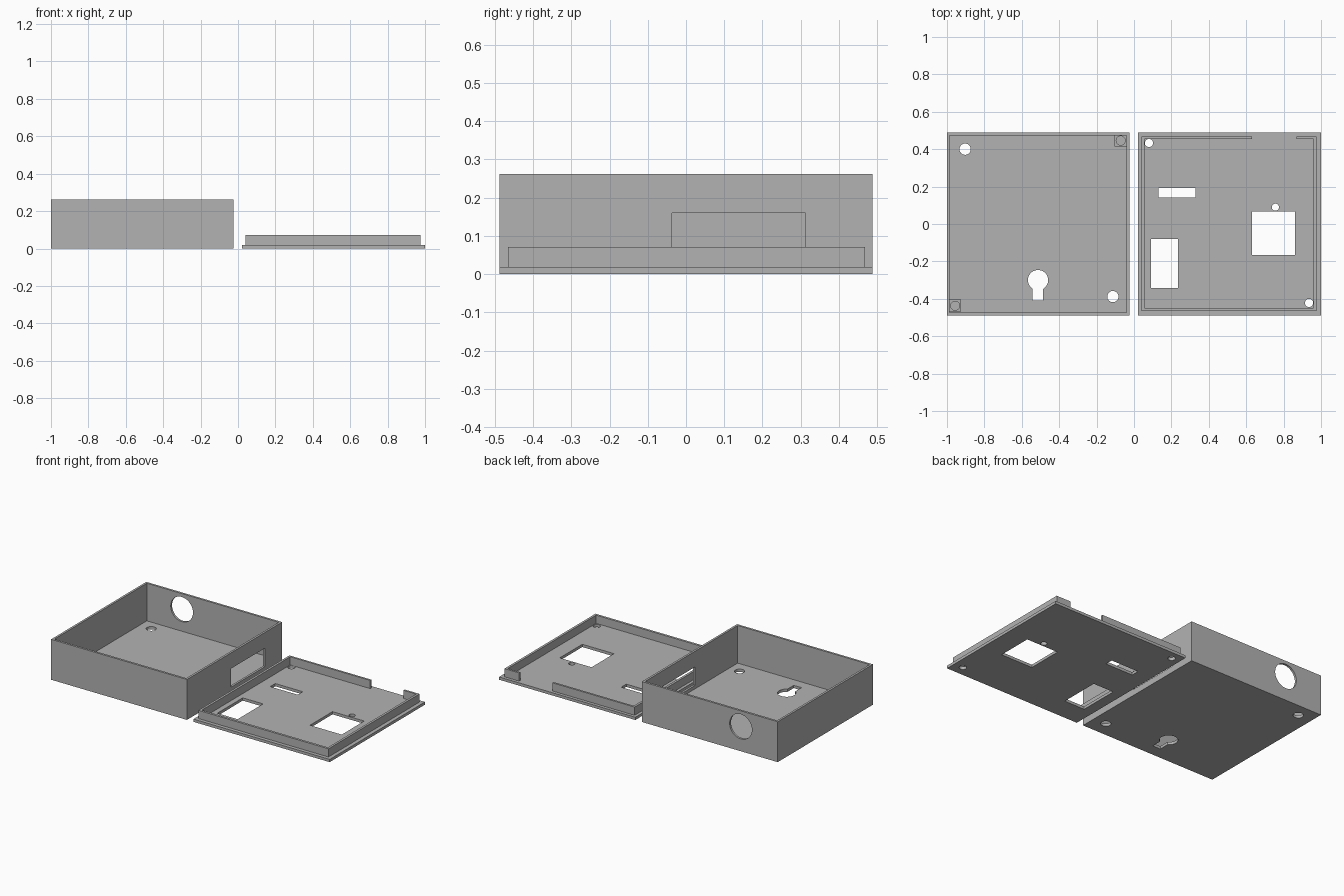
import bpy, bmesh
from mathutils import Matrix, Vector

if "Cube" in bpy.data.objects:
    bpy.data.objects.remove(bpy.data.objects["Cube"])

grey = bpy.data.materials.new("mid_grey_plastic")
grey.diffuse_color = (0.45, 0.45, 0.45, 1)
grey.use_nodes = True
grey.node_tree.nodes["Principled BSDF"].inputs["Base Color"].default_value = grey.diffuse_color


def finish(name, bm):
    me = bpy.data.meshes.new(name)
    bm.to_mesh(me)
    bm.free()
    me.materials.append(grey)
    ob = bpy.data.objects.new(name, me)
    bpy.context.collection.objects.link(ob)
    return ob


def block(name, x, y, z):
    """Box from (min, max) pairs."""
    bm = bmesh.new()
    size = Matrix.Diagonal((x[1] - x[0], y[1] - y[0], z[1] - z[0], 1))
    mid = Vector((sum(x) / 2, sum(y) / 2, sum(z) / 2))
    bmesh.ops.create_cube(bm, size=1, matrix=Matrix.Translation(mid) @ size)
    return finish(name, bm)


def rod(centre, r, length, axis='Z'):
    """Cylinder cutter centred on a point."""
    bm = bmesh.new()
    rot = Matrix.Rotation(1.5707963, 4, 'X') if axis == 'Y' else Matrix()
    bmesh.ops.create_cone(bm, cap_ends=True, segments=48, radius1=r, radius2=r,
                          depth=length, matrix=Matrix.Translation(centre) @ rot)
    return finish("cutter", bm)


def cut(ob, cutters):
    """Subtract each cutter from the part, then remove it."""
    bpy.context.view_layer.objects.active = ob
    for c in cutters:
        c.hide_render = True
        m = ob.modifiers.new("cut", 'BOOLEAN')
        m.operation, m.solver, m.object = 'DIFFERENCE', 'EXACT', c
        bpy.ops.object.modifier_apply(modifier=m.name)
        bpy.data.objects.remove(c)


Y = 0.488      # half depth of both halves
T = 0.018      # floor and lid thickness
W = 0.014      # case wall thickness
H = 0.262      # case height
THRU = (-0.1, 0.04)

# Open case: cavity, mounting holes, keyhole, side port, cable hole
case = block("case", (-1, -0.025), (-Y, Y), (0, H))
cut(case, [
    block("cutter", (-1 + W, -0.025 - W), (-Y + W, Y - W), (T, 0.5)),
    rod((-0.903, 0.4, 0), 0.03, 0.1),
    rod((-0.113, -0.388, 0), 0.03, 0.1),
    rod((-0.513, -0.3, 0), 0.054, 0.1),
    block("cutter", (-0.542, -0.486), (-0.41, -0.3), THRU),
    block("cutter", (-0.1, 0.1), (-0.037, 0.313), (0.04, 0.16)),
    rod((-0.735, Y, 0.16), 0.08, 0.1, 'Y'),
])

# Screw posts in two opposite corners, with blind pilot holes
for name, cx, cy in (("front_screw_post", -0.956, -0.437),
                     ("back_screw_post", -0.071, 0.446)):
    post = block(name, (cx - 0.032, cx + 0.032), (cy - 0.032, cy + 0.032), (T - 0.002, 0.2))
    cut(post, [rod((cx, cy, 0.22), 0.024, 0.4)])

# Lid plate with screw holes and windows
lid = block("lid", (0.022, 1), (-Y, Y), (0, T))
cut(lid, [
    rod((0.08, 0.433, 0), 0.022, 0.1),
    rod((0.936, -0.422, 0), 0.022, 0.1),
    rod((0.756, 0.09, 0), 0.019, 0.1),
    block("cutter", (0.132, 0.33), (0.141, 0.193), THRU),
    block("cutter", (0.09, 0.236), (-0.341, -0.08), THRU),
    block("cutter", (0.632, 0.86), (-0.165, 0.066), THRU),
])

# Raised lip around the lid with a gap in the back run
lip = block("lid_lip", (0.041, 0.975), (-0.465, 0.468), (T, 0.071))
cut(lip, [
    block("cutter", (0.056, 0.96), (-0.45, 0.455), (-0.1, 0.2)),
    block("cutter", (0.63, 0.87), (0.4, 0.6), (-0.1, 0.2)),
])
